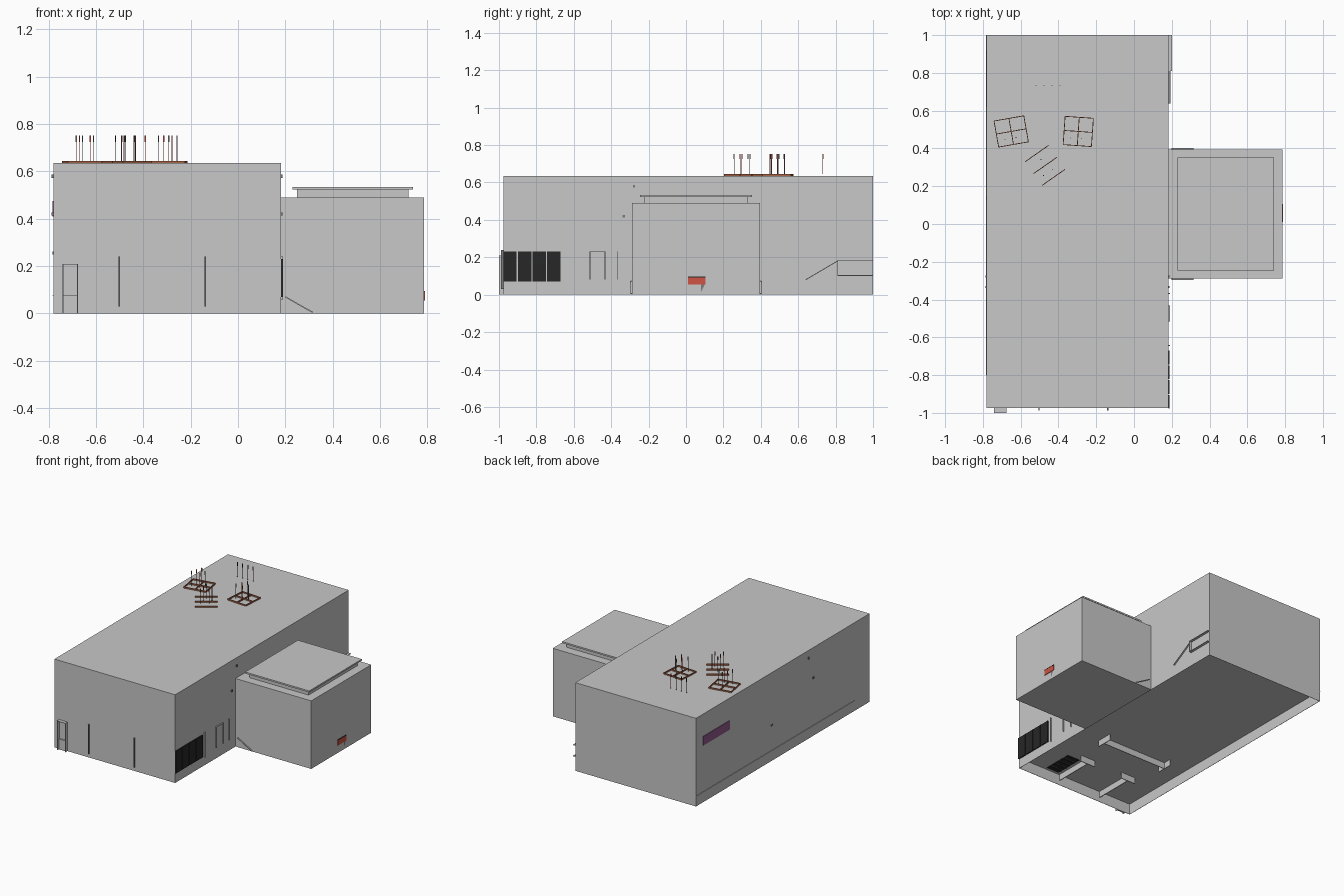
import bpy, bmesh, math
from mathutils import Matrix, Vector

old = bpy.data.objects.get("Cube")
if old:
    bpy.data.objects.remove(old, do_unlink=True)


def material(name, r, g, b):
    m = bpy.data.materials.new(name)
    m.use_nodes = True
    m.diffuse_color = (r, g, b, 1)
    m.node_tree.nodes["Principled BSDF"].inputs["Base Color"].default_value = (r, g, b, 1)
    return m


GREY = material("wall grey", 0.58, 0.58, 0.58)
BLACK = material("panel black", 0.02, 0.02, 0.02)
RED = material("sign red", 0.62, 0.09, 0.06)
BROWN = material("frame brown", 0.4, 0.13, 0.06)
PURPLE = material("panel purple", 0.27, 0.1, 0.25)
DARK = material("trim grey", 0.2, 0.2, 0.2)


def box(name, mat, x, y, z):
    """Box from (min, max) pairs along each axis."""
    bm = bmesh.new()
    bmesh.ops.create_cube(bm, size=1)
    for v in bm.verts:
        v.co = [p[0] if c < 0 else p[1] for c, p in zip(v.co, (x, y, z))]
    return finish(name, mat, bm)


def finish(name, mat, bm):
    me = bpy.data.meshes.new(name)
    bm.to_mesh(me)
    bm.free()
    me.materials.append(mat)
    ob = bpy.data.objects.new(name, me)
    bpy.context.collection.objects.link(ob)
    return ob


def bar(name, mat, a, b, width, height):
    """Slim bar between two points; width is sideways, height is upward."""
    a, b = Vector(a), Vector(b)
    d = b - a
    side = d.cross(Vector((0, 0, 1))).normalized()
    up = side.cross(d).normalized()
    rot = Matrix((d.normalized(), side, up)).transposed().to_4x4()
    bm = bmesh.new()
    bmesh.ops.create_cube(bm, size=1)
    scale = Matrix.Diagonal((d.length, width, height, 1))
    bm.transform(Matrix.Translation((a + b) / 2) @ rot @ scale)
    return finish(name, mat, bm)


W, E, S, N = -0.78, 0.182, -0.975, 1.0
FLOOR = 0.078

# Main hall with its floor raised inside the wall base
bm = bmesh.new()
bmesh.ops.create_cube(bm, size=1)
for v in bm.verts:
    v.co = (W if v.co.x < 0 else E, S if v.co.y < 0 else N, 0 if v.co.z < 0 else 0.635)
base = min(bm.faces, key=lambda f: f.calc_center_median().z)
bmesh.ops.inset_region(bm, faces=[base], thickness=0.003)
inner = bmesh.ops.extrude_face_region(bm, geom=[base])
bmesh.ops.translate(bm, vec=(0, 0, FLOOR),
                    verts=[g for g in inner["geom"] if isinstance(g, bmesh.types.BMVert)])
if base.is_valid:
    bmesh.ops.delete(bm, geom=[base], context="FACES_ONLY")
bmesh.ops.recalc_face_normals(bm, faces=bm.faces)
finish("main_hall", GREY, bm)

# Side annex and its roof cap
box("annex", GREY, (E, 0.785), (-0.288, 0.395), (0, 0.49))
box("annex_roof_neck", GREY, (0.25, 0.72), (-0.225, 0.33), (0.49, 0.525))
box("annex_roof_cap", GREY, (0.23, 0.74), (-0.247, 0.353), (0.523, 0.534))

# Black shutters on the right wall
for i in range(4):
    y = -0.977 + i * 0.078
    box("shutter", BLACK, (E, E + 0.007), (y, y + 0.072), (0.07, 0.23))

# Door reveals on the right wall
box("door_fin", GREY, (E, E + 0.008), (-0.645, -0.64), (0.06, 0.24))
for y in (-0.515, -0.435, -0.37):
    box("door_fin", GREY, (E, E + 0.009), (y, y + 0.004), (0.08, 0.23))
box("door_head", GREY, (E, E + 0.009), (-0.515, -0.435), (0.227, 0.23))

# Front entrance frame, step and tall fins
for x in (-0.742, -0.68):
    box("entrance_side", GREY, (x, x + 0.004), (-1.0, S), (0, 0.21))
box("entrance_head", GREY, (-0.742, -0.676), (-1.0, S), (0.207, 0.21))
box("entrance_step", GREY, (-0.74, -0.678), (-0.985, S), (0, 0.075))
for x in (-0.505, -0.142):
    box("front_fin", DARK, (x, x + 0.006), (S - 0.013, S), (0.03, 0.24))

# Ramp rails beside the right wall and the annex
for z in (0.1, 0.18):
    box("landing_rail", GREY, (E, 0.2), (0.81, N), (z, z + 0.004))
box("landing_post", GREY, (E, 0.2), (0.81, 0.814), (0.1, 0.18))
bar("ramp_rail", GREY, (0.188, 0.64, 0.08), (0.188, 0.81, 0.18), 0.01, 0.004)
for y in (-0.292, 0.399):
    bar("annex_rail", GREY, (0.2, y, 0.07), (0.315, y, 0.005), 0.008, 0.005)

# Red sign on the annex with a small pointer
box("sign", RED, (0.785, 0.789), (0.01, 0.105), (0.055, 0.096))
box("sign_top", BLACK, (0.785, 0.79), (0.01, 0.105), (0.092, 0.096))
bm = bmesh.new()
bm.faces.new([bm.verts.new((0.788, y, z)) for y, z in ((0.08, 0.055), (0.08, 0.015), (0.1, 0.055))])
finish("sign_pointer", DARK, bm)

# Wall lamps on both long walls
for x in (W, E):
    for y, z in ((-0.278, 0.58), (-0.333, 0.42)):
        box("wall_lamp", DARK, (x - 0.007, x + 0.007), (y - 0.006, y + 0.006), (z - 0.007, z + 0.007))

# Left wall panel and skirting line
box("purple_panel", PURPLE, (W - 0.004, W), (0.62, 0.92), (0.41, 0.475))
box("left_skirting", GREY, (W - 0.004, W), (-0.8, N), (0.073, 0.076))
box("left_vent", DARK, (W - 0.004, W), (0.13, 0.145), (0.25, 0.262))


# Rooftop frames: centre, angle, size, with or without end bars
def roof_frame(cx, cy, angle, w, d, closed):
    turn = Matrix.Translation((cx, cy, 0.64)) @ Matrix.Rotation(math.radians(angle), 4, "Z")
    for k in (-1, 0, 1):
        bar("roof_frame_bar", BROWN, turn @ Vector((-w / 2, k * d / 2, 0)),
            turn @ Vector((w / 2, k * d / 2, 0)), 0.004, 0.01)
        if closed:
            bar("roof_frame_bar", BROWN, turn @ Vector((k * w / 2, -d / 2, 0)),
                turn @ Vector((k * w / 2, d / 2, 0)), 0.004, 0.01)
    for i in range(5):
        p = turn @ Vector(((i - 2) * w / 8, (i % 3 - 1) * d / 4, 0))
        needle(p.x, p.y, RED if i % 2 else DARK)


def needle(x, y, mat):
    t = 0.0012
    box("roof_needle", mat, (x - t, x + t), (y - t, y + t), (0.645, 0.74))
    box("needle_tip", mat, (x - 2 * t, x + 2 * t), (y - 2 * t, y + 2 * t), (0.725, 0.752))


roof_frame(-0.65, 0.49, 10, 0.16, 0.14, True)
roof_frame(-0.295, 0.49, -4, 0.15, 0.15, True)
roof_frame(-0.47, 0.31, 35, 0.15, 0.154, False)
for i in range(4):
    needle(-0.518 + i * 0.042, 0.732, RED if i == 3 else BLACK)

# Light beams and a slatted grille under the floor
low = (FLOOR - 0.045, FLOOR)
box("under_beam", GREY, (-0.6, -0.08), (-0.405, -0.4), low)
for x in (-0.605, -0.08):
    box("under_beam_end", GREY, (x, x + 0.005), (-0.46, -0.34), low)
for x in (-0.52, -0.17):
    box("under_rib", GREY, (x, x + 0.005), (S + 0.003, -0.68), low)
    box("under_rib_end", GREY, (x - 0.06, x + 0.06), (-0.685, -0.68), low)
for i in range(5):
    y = -0.95 + i * 0.045
    box("under_grille", BLACK, (-0.14, -0.04), (y, y + 0.035), (FLOOR - 0.005, FLOOR))
